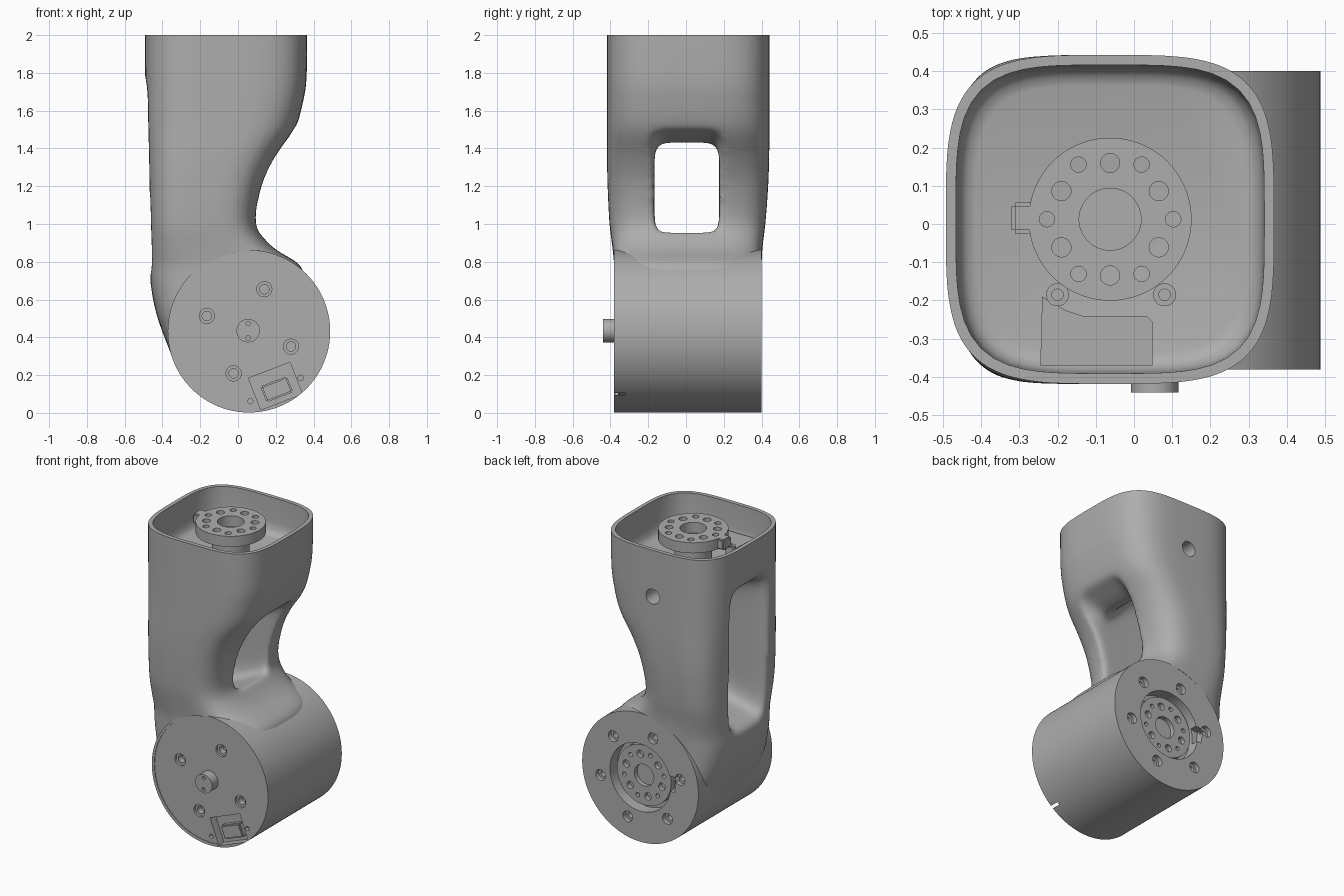
import bpy, bmesh, math
from mathutils import Vector, Matrix

if "Cube" in bpy.data.objects:
    bpy.data.objects.remove(bpy.data.objects["Cube"])

grey = bpy.data.materials.new("satin_grey")
grey.use_nodes = True
grey.diffuse_color = (0.42, 0.42, 0.42, 1)
grey.node_tree.nodes["Principled BSDF"].inputs["Base Color"].default_value = (0.42, 0.42, 0.42, 1)

AX, AY = -0.0625, 0.0125      # column axis
DX, DZ, DR = 0.058, 0.432, 0.43   # drum axis and radius
FRONT, BACK = -0.38, 0.40     # drum faces


def activate(ob):
    bpy.ops.object.select_all(action='DESELECT')
    ob.select_set(True)
    bpy.context.view_layer.objects.active = ob


def from_bmesh(name, bm):
    bmesh.ops.recalc_face_normals(bm, faces=bm.faces)
    me = bpy.data.meshes.new(name)
    bm.to_mesh(me)
    bm.free()
    ob = bpy.data.objects.new(name, me)
    bpy.context.collection.objects.link(ob)
    me.materials.append(grey)
    return ob


def superellipse(a, b, n, count=72):
    pts = []
    for i in range(count):
        t = math.tau * i / count
        c, s = math.cos(t), math.sin(t)
        k = (abs(c) ** n + abs(s) ** n) ** (-1 / n)
        pts.append((a * c * k, b * s * k))
    return pts


def loft(name, rings):
    bm = bmesh.new()
    loops = [[bm.verts.new(p) for p in ring] for ring in rings]
    for lo, hi in zip(loops, loops[1:]):
        for i in range(len(lo)):
            j = (i + 1) % len(lo)
            bm.faces.new((lo[i], lo[j], hi[j], hi[i]))
    bm.faces.new(loops[0])
    bm.faces.new(loops[-1])
    return from_bmesh(name, bm)


def spline(rows, steps=5):
    """Smooth the rows of numbers with a Catmull-Rom curve."""
    vs = [Vector(r) for r in rows]
    vs = [vs[0]] + vs + [vs[-1]]
    out = []
    for p, q, r, s in zip(vs, vs[1:], vs[2:], vs[3:]):
        for k in range(steps):
            t = k / steps
            out.append(q + (r - p) * (t / 2) + (2 * p - 5 * q + 4 * r - s) * (t * t / 2)
                       + (3 * q - p - 3 * r + s) * (t ** 3 / 2))
    return out + [vs[-1]]


def cyl(name, loc, r, depth, axis='Y', sides=32):
    bm = bmesh.new()
    bmesh.ops.create_cone(bm, cap_ends=True, segments=sides, radius1=r, radius2=r, depth=depth)
    rot = Matrix.Rotation(math.pi / 2, 4, 'X') if axis == 'Y' else Matrix()
    bmesh.ops.transform(bm, matrix=Matrix.Translation(loc) @ rot, verts=bm.verts)
    return from_bmesh(name, bm)


def box(name, loc, size, turn=0, bevel=0):
    bm = bmesh.new()
    bmesh.ops.create_cube(bm, size=1)
    bmesh.ops.scale(bm, vec=size, verts=bm.verts)
    if bevel:
        bmesh.ops.bevel(bm, geom=bm.edges[:], offset=bevel, segments=2, affect='EDGES')
    m = Matrix.Translation(loc) @ Matrix.Rotation(math.radians(turn), 4, 'Y')
    bmesh.ops.transform(bm, matrix=m, verts=bm.verts)
    return from_bmesh(name, bm)


def modify(ob, kind, **settings):
    activate(ob)
    mod = ob.modifiers.new(kind.lower(), kind)
    for key, value in settings.items():
        setattr(mod, key, value)
    bpy.ops.object.modifier_apply(modifier=mod.name)


def cut(ob, cutters):
    tool = cutters[0]
    if len(cutters) > 1:
        activate(tool)
        for c in cutters:
            c.select_set(True)
        bpy.ops.object.join()
    modify(ob, 'BOOLEAN', operation='DIFFERENCE', solver='EXACT', object=tool)
    bpy.data.objects.remove(tool)


def ring(radius, count, start):
    return [(radius * math.cos(math.radians(start) + math.tau * i / count),
             radius * math.sin(math.radians(start) + math.tau * i / count)) for i in range(count)]


def finish(ob, angle=32):
    activate(ob)
    bpy.ops.object.shade_smooth_by_angle(angle=math.radians(angle))


# Column: height, x range, y range
sections = [(0.25, -.33, .15, -.37, .39), (0.5, -.425, .2, -.375, .395), (0.68, -.462, .33, -.378, .398),
            (0.78, -.465, .33, -.38, .4), (0.88, -.467, .18, -.39, .405), (1.0, -.47, .1, -.405, .42),
            (1.2, -.475, .13, -.415, .435), (1.35, -.48, .2, -.418, .44), (1.5, -.487, .3, -.418, .442),
            (1.65, -.49, .345, -.418, .442), (1.8, -.492, .364, -.418, .442), (2.2, -.492, .367, -.418, .442)]
column = loft("column", [
    [((x0 + x1) / 2 + u, (y0 + y1) / 2 + v, z) for u, v in superellipse((x1 - x0) / 2, (y1 - y0) / 2, 3.8)]
    for z, x0, x1, y0, y1 in spline(sections)])

# Flared window through the column: x, z range, half width
stations = [(-.62, .6, 1.86, .36), (-.5, .7, 1.77, .25), (-.42, .78, 1.7, .178), (-.1, .87, 1.6, .172),
            (.08, .95, 1.44, .172), (.16, .95, 1.44, .176), (.25, .93, 1.48, .2), (.5, .9, 1.6, .26)]
window = loft("window_cutter", [
    [(x, .005 + u, (z0 + z1) / 2 + v) for u, v in superellipse(w, (z1 - z0) / 2, 7)]
    for x, z0, z1, w in spline(stations, 4)])
cut(column, [window])
modify(column, 'REMESH', mode='VOXEL', voxel_size=0.018)
modify(column, 'SMOOTH', factor=0.5, iterations=10)

# Flat rim, open cup, back hole and seat for the drum
cut(column, [box("trim_cutter", (0, 0, 2.25), (2, 2, 0.5))])
cup = [(1.76, .35), (1.768, .375), (1.79, .393), (1.84, .4), (2.1, .405)]
cut(column, [loft("cup_cutter", [[(AX + u, AY + v, z) for u, v in superellipse(a, a, 3.9)] for z, a in cup])])
cut(column, [cyl("back_hole_cutter", (AX, .42, 1.69), .05, .3),
             cyl("drum_seat_cutter", (DX, .01, DZ), DR - .008, 1.2, sides=128)])
finish(column, 40)

# Drum with its front lid, pocket, screw holes and back socket
drum = cyl("drum", (DX, (FRONT + BACK) / 2, DZ), DR, BACK - FRONT, sides=128)
screws = ring(.237, 4, 22 + 48)
cut(drum, [cyl("lid_cutter", (DX + .005, FRONT, DZ + .005), .416, .008, sides=96),
           cyl("socket_cutter", (DX, BACK, DZ), .225, .16, sides=64),
           *[cyl("bolt_cutter", (DX + u, BACK, DZ + v), .036, .06) for u, v in ring(.3, 6, -12)]])
cut(drum, [box("pocket_cutter", (.198, FRONT, .142), (.235, .12, .18), -21),
           box("notch_cutter", (DX - .22, BACK, DZ + .02), (.08, .1, .1), -8),
           *[cyl("screw_cutter", (DX + u, FRONT, DZ + v), .04, .04) for u, v in screws],
           *[cyl("dowel_cutter", (x, FRONT, z), .014, .06, sides=16) for x, z in ((.066, .062), (.332, .185))],
           *[cyl("bolt_core_cutter", (DX + u, BACK, DZ + v), .02, .16) for u, v in ring(.3, 6, -12)]])
cut(drum, [cyl("screw_core_cutter", (DX + u, FRONT, DZ + v), .025, .12) for u, v in screws])
finish(drum)

finish(box("pocket_block", (.205, FRONT + .045, .125), (.15, .05, .09), -21, .008))

# Front pivot pin
pin = cyl("pivot_pin", (DX - .004, -.405, DZ + .003), .062, .07, sides=48)
cut(pin, [cyl("pin_hole_cutter", (DX - .004, -.44, DZ + .003 + s * .038), .012, .03, sides=16) for s in (-1, 1)])
finish(pin)

# Output plate inside the back socket
plate = cyl("socket_plate", (DX, BACK - .065, DZ), .2, .05, sides=64)
cut(plate, [cyl("plate_bore_cutter", (DX, BACK - .04, DZ), .072, .06),
            *[cyl("plate_hole_cutter", (DX + u, BACK - .04, DZ + v), .024, .06) for u, v in ring(.138, 6, 18)],
            *[cyl("plate_pin_cutter", (DX + u, BACK - .04, DZ + v), .014, .06, sides=16) for u, v in ring(.15, 6, 48)]])
finish(plate)

# Top coupling flange on its stem, with a key tab
TOP = 1.985
flange = cyl("coupling_flange", (AX, AY, TOP - .035), .213, .07, 'Z', 96)
modify(flange, 'BOOLEAN', operation='UNION', solver='EXACT',
       object=(tab := box("key_tab", (-.275, .015, TOP - .035), (.09, .082, .07), 0, .01)))
bpy.data.objects.remove(tab)
cut(flange, [cyl("bore_cutter", (AX, AY, TOP), .081, .3, 'Z', 48),
             *[cyl("large_hole_cutter", (AX + u, AY + v, TOP), .025, .3, 'Z') for u, v in ring(.147, 6, 30)],
             *[cyl("small_hole_cutter", (AX + u, AY + v, TOP), .02, .3, 'Z') for u, v in ring(.165, 6, 0)]])
finish(flange)
finish(cyl("coupling_stem", (AX, AY, 1.83), .115, .17, 'Z', 48))

# Cup floor: mounting posts and raised bracket
for side, x in (("left", .08), ("right", -.2)):
    post = cyl(side + "_post", (x, -.185, 1.79), .03, .08, 'Z')
    cut(post, [cyl("post_hole_cutter", (x, -.185, 1.83), .015, .06, 'Z', 16)])
    finish(post)
outline = [(-.245, -.37), (.048, -.37), (.048, -.255), (.035, -.242), (-.13, -.242), (-.18, -.225), (-.24, -.19)]
finish(loft("bracket", [[(x, y, z) for x, y in outline] for z in (1.75, 1.82)]))
